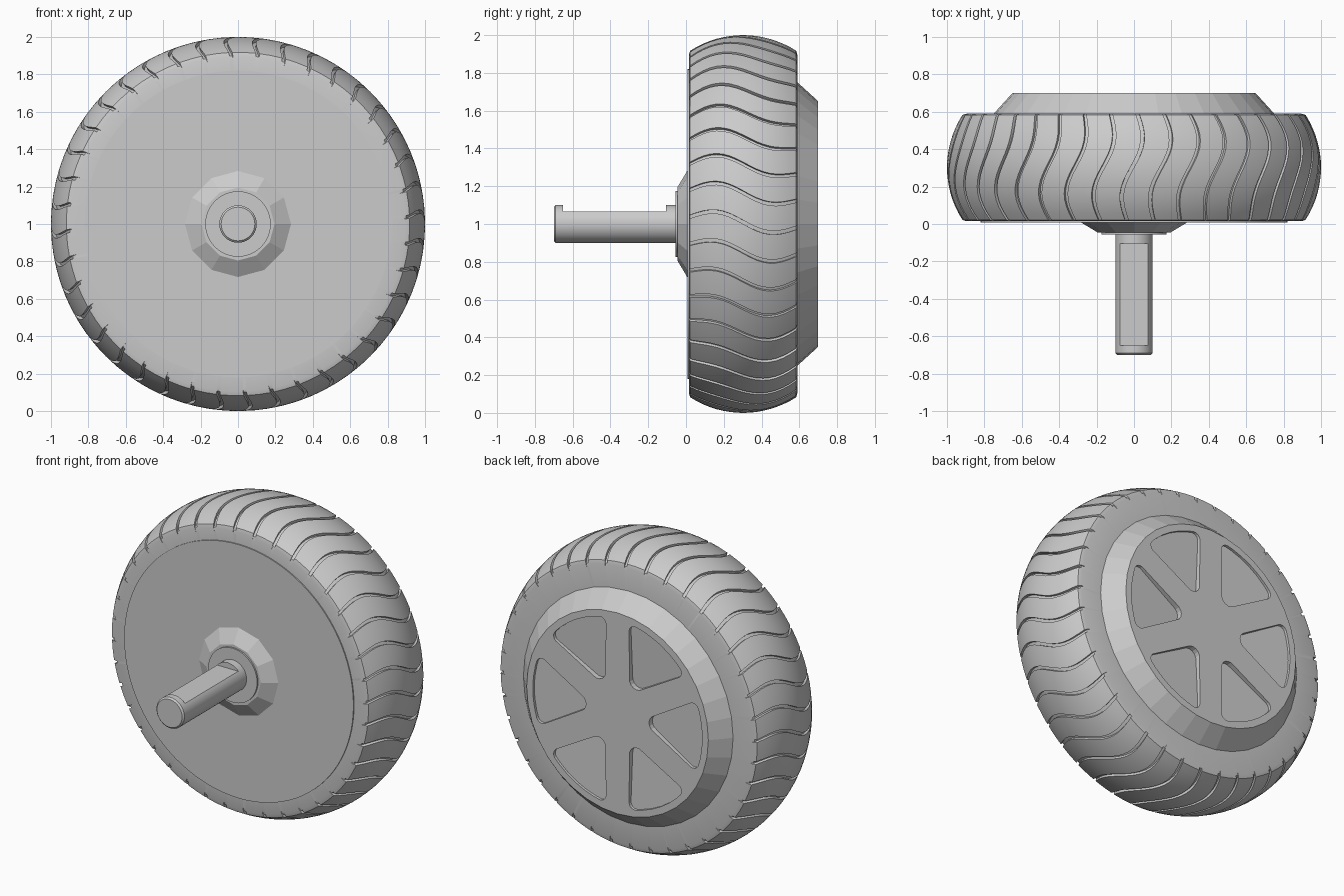
import bpy, bmesh
from math import sin, cos, pi, sqrt, radians
from mathutils.geometry import convex_hull_2d

if "Cube" in bpy.data.objects:
    bpy.data.objects.remove(bpy.data.objects["Cube"])


def finish(name, bm, smooth=35):
    bmesh.ops.remove_doubles(bm, verts=bm.verts[:], dist=1e-5)
    bmesh.ops.recalc_face_normals(bm, faces=bm.faces[:])
    me = bpy.data.meshes.new(name)
    bm.to_mesh(me)
    bm.free()
    ob = bpy.data.objects.new(name, me)
    bpy.context.collection.objects.link(ob)
    if smooth:
        shade(ob, smooth)
    return ob


def activate(ob):
    bpy.ops.object.select_all(action='DESELECT')
    ob.select_set(True)
    bpy.context.view_layer.objects.active = ob


def shade(ob, angle):
    activate(ob)
    bpy.ops.object.shade_smooth_by_angle(angle=radians(angle))


def lathe(name, profile, segs, smooth=35):
    """Closed solid turned about the wheel axis; profile is (y, radius)."""
    bm = bmesh.new()
    rings = [[bm.verts.new((r * cos(2 * pi * i / segs), y, 1 + r * sin(2 * pi * i / segs)))
              for i in range(segs)] for y, r in profile]
    for a, b in zip(rings, rings[1:]):
        for i in range(segs):
            j = (i + 1) % segs
            bm.faces.new((a[i], a[j], b[j], b[i]))
    bm.faces.new(rings[0])
    bm.faces.new(rings[-1])
    return finish(name, bm, smooth)


def cut(ob, cutter):
    cutter.hide_render = True
    mod = ob.modifiers.new("cut", 'BOOLEAN')
    mod.operation = 'DIFFERENCE'
    mod.solver = 'EXACT'
    mod.object = cutter
    activate(ob)
    bpy.ops.object.modifier_apply(modifier=mod.name)
    bpy.data.objects.remove(cutter)


# Tyre: crowned band with 40 S-shaped grooves
Y0, Y1, GROOVES, DEPTH, WIDTH = 0.015, 0.59, 40, 0.018, 0.02
R = 0.52
crown = [(0.022 + 0.561 * k / 16) for k in range(17)]
profile = [(Y0, 0.78, 0), (Y0, 0.895, DEPTH)]
profile += [(y, 1 - R + sqrt(R * R - (y - 0.3025) ** 2), DEPTH) for y in crown]
profile += [(Y1, 0.895, DEPTH), (Y1, 0.70, 0)]
pitch = 2 * pi / GROOVES
columns = [(0, 0), (0, 1), (WIDTH, 1), (WIDTH, 0), ((WIDTH + pitch) / 2, 0)]
bm = bmesh.new()
grid = []
for y, r, d in profile:
    t = (y - Y0) / (Y1 - Y0)
    shift = 0.042 * sin(2 * pi * t) - 0.06 * (t - 0.5)
    row = []
    for g in range(GROOVES):
        for off, sunk in columns:
            a, rr = g * pitch + off + shift, r - d * sunk
            row.append(bm.verts.new((rr * cos(a), y, 1 + rr * sin(a))))
    grid.append(row)
n = len(grid[0])
for k in range(len(grid)):
    a, b = grid[k], grid[(k + 1) % len(grid)]
    for i in range(n):
        j = (i + 1) % n
        bm.faces.new((a[i], a[j], b[j], b[i]))
finish("tyre", bm)

# Front cover disc and hub
lathe("front_cover", [(0.008, 0.82), (0.06, 0.82)], 96)
lathe("hub_cone", [(-0.045, 0.195), (0.012, 0.29), (0.03, 0.29)], 12, 0)
lathe("hub_collar", [(-0.055, 0.175), (0.0, 0.175)], 48)

# Axle with a milled flat on top
axle = lathe("axle", [(-0.70, 0.09), (-0.69, 0.10), (0.0, 0.10)], 40)
bm = bmesh.new()
bmesh.ops.create_cube(bm, size=1)
for v in bm.verts:
    v.co = (v.co.x * 0.4, -0.3775 + v.co.y * 0.545, 1.165 + v.co.z * 0.2)
cut(axle, finish("flat_cutter", bm, 0))
shade(axle, 30)

# Back cover with six tapered pockets
cover = lathe("back_cover", [(0.55, 0.75), (0.59, 0.75), (0.70, 0.65)], 36, 0)


def disc(cx, cz, r):
    return [(cx + r * cos(a * pi / 8), cz + r * sin(a * pi / 8)) for a in range(16)]


pts = disc(0.28, 0, 0.055) + disc(0.54, 0.17, 0.04) + disc(0.54, -0.17, 0.04)
pts += [(0.606 * cos(a), 0.606 * sin(a)) for a in (-0.24, -0.12, 0, 0.12, 0.24)]
outline = [pts[i] for i in convex_hull_2d(pts)]
bm = bmesh.new()
for k in range(6):
    c, s = cos(k * pi / 3), sin(k * pi / 3)
    low, high = [], []
    for u, w in outline:
        x, z = u * c - w * s, 1 + u * s + w * c
        low.append(bm.verts.new((x, 0.665 + 0.05 * (u - 0.22), z)))
        high.append(bm.verts.new((x, 0.75, z)))
    bm.faces.new(low)
    bm.faces.new(high)
    for i in range(len(low)):
        j = (i + 1) % len(low)
        bm.faces.new((low[i], low[j], high[j], high[i]))
cut(cover, finish("pocket_cutter", bm, 0))
